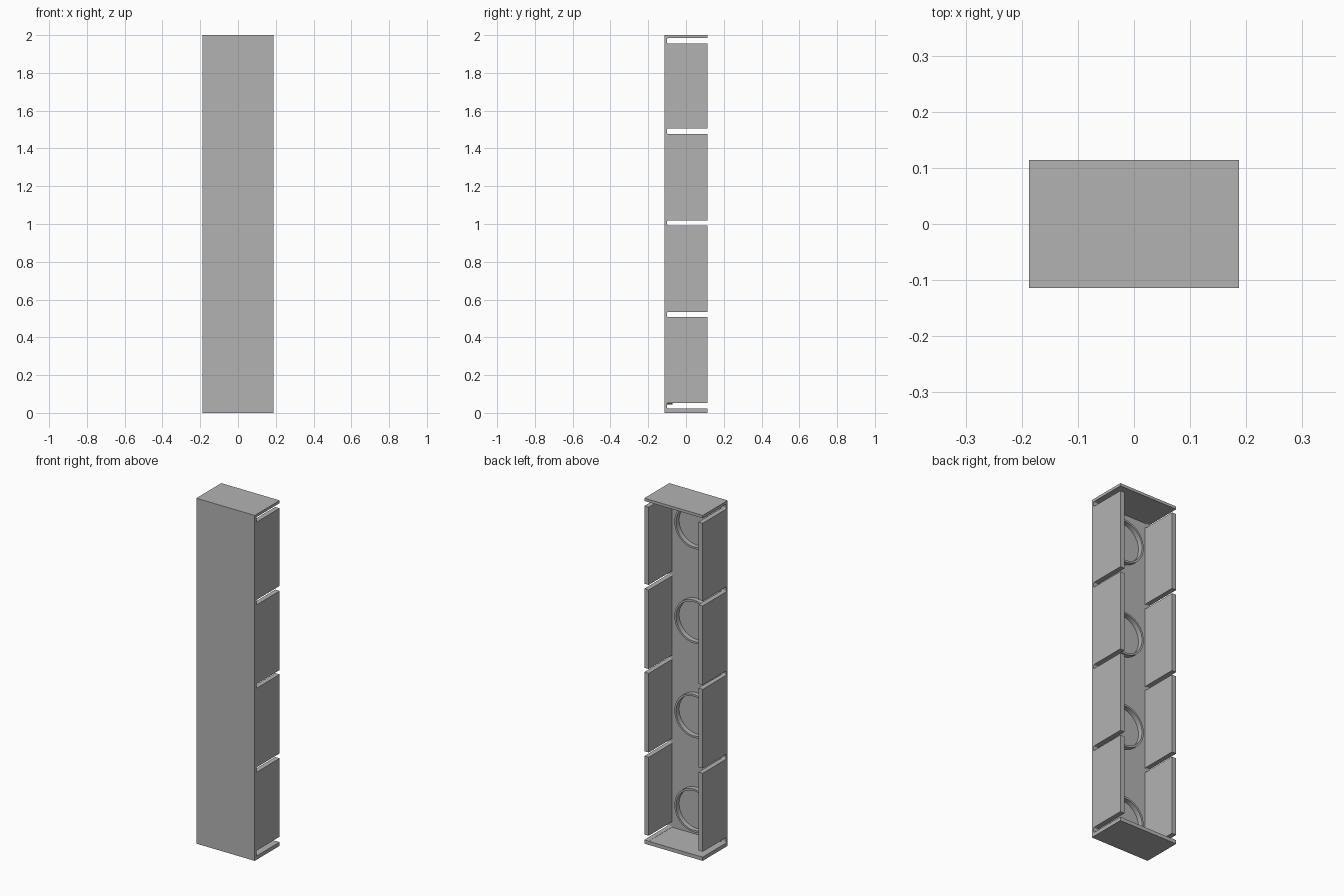
import bpy
import bmesh
from math import cos, sin, pi
from mathutils import Matrix, Vector

cube = bpy.data.objects.get("Cube")
if cube:
    bpy.data.objects.remove(cube, do_unlink=True)

# Overall sizes
HALF_W, HALF_D, HEIGHT = 0.187, 0.114, 2.0
WALL = 0.028
PANEL_BACK = -0.10
BOTTOM, TOP = 0.021, 0.016
SLOTS = [(0.022, 0.053), (0.507, 0.535), (0.993, 1.018),
         (1.476, 1.505), (1.955, 1.984)]
RING_HEIGHTS = [0.17, 0.717, 1.264, 1.811]
RING_OUT, RING_IN, RING_DEPTH = 0.125, 0.114, 0.028

grey = bpy.data.materials.new("plain grey")
grey.use_nodes = True
grey.diffuse_color = (0.45, 0.45, 0.45, 1)
grey.node_tree.nodes["Principled BSDF"].inputs["Base Color"].default_value = grey.diffuse_color


def finish(bm, name):
    bmesh.ops.recalc_face_normals(bm, faces=bm.faces)
    mesh = bpy.data.meshes.new(name)
    bm.to_mesh(mesh)
    bm.free()
    mesh.materials.append(grey)
    obj = bpy.data.objects.new(name, mesh)
    bpy.context.collection.objects.link(obj)
    return obj


def box(name, low, high):
    low, high = Vector(low), Vector(high)
    bm = bmesh.new()
    bmesh.ops.create_cube(bm, size=1)
    bmesh.ops.scale(bm, vec=high - low, verts=bm.verts)
    bmesh.ops.translate(bm, vec=(low + high) / 2, verts=bm.verts)
    return finish(bm, name)


def slotted_wall(name, x):
    # Comb-shaped side profile, open at the back, with rounded slot ends
    pts = [(-HALF_D, 0), (HALF_D, 0)]
    r = 0.006
    for low, high in SLOTS:
        pts.append((HALF_D, low))
        for centre, start in ((low + r, -pi / 2), (high - r, -pi)):
            for i in range(4):
                a = start - i * pi / 6
                pts.append((PANEL_BACK + r + r * cos(a), centre + r * sin(a)))
        pts.append((HALF_D, high))
    pts += [(HALF_D, HEIGHT), (-HALF_D, HEIGHT)]
    bm = bmesh.new()
    face = bm.faces.new([bm.verts.new((x, y, z)) for y, z in pts])
    out = bmesh.ops.extrude_face_region(bm, geom=[face])
    verts = [v for v in out["geom"] if isinstance(v, bmesh.types.BMVert)]
    bmesh.ops.translate(bm, vec=(WALL, 0, 0), verts=verts)
    return finish(bm, name)


def ring(name, z):
    # Thin collar spun around the front-to-back axis
    bm = bmesh.new()
    y0, y1 = PANEL_BACK - 0.002, PANEL_BACK + RING_DEPTH
    section = [(RING_IN, y0), (RING_OUT, y0), (RING_OUT, y1), (RING_IN, y1)]
    verts = [bm.verts.new((r, y, 0)) for r, y in section]
    edges = [bm.edges.new((verts[i], verts[(i + 1) % 4])) for i in range(4)]
    bmesh.ops.spin(bm, geom=verts + edges, cent=(0, 0, 0), axis=(0, 1, 0),
                   angle=2 * pi, steps=48, use_merge=True)
    bmesh.ops.remove_doubles(bm, verts=bm.verts, dist=0.0001)
    bmesh.ops.transform(bm, matrix=Matrix.Translation((0, 0, z)), verts=bm.verts)
    obj = finish(bm, name)
    bpy.ops.object.select_all(action="DESELECT")
    obj.select_set(True)
    bpy.context.view_layer.objects.active = obj
    bpy.ops.object.shade_smooth_by_angle()


# Casing: slotted sides, front panel and end caps
slotted_wall("left_wall", HALF_W - WALL)
slotted_wall("right_wall", -HALF_W)
inner = HALF_W - WALL
box("front_panel", (-inner, -HALF_D, 0), (inner, PANEL_BACK, HEIGHT))
box("bottom_cap", (-inner, PANEL_BACK, 0), (inner, HALF_D, BOTTOM))
box("top_cap", (-inner, PANEL_BACK, HEIGHT - TOP), (inner, HALF_D, HEIGHT))

# Round collars inside the front panel
for number, z in enumerate(RING_HEIGHTS, 1):
    ring(f"collar_{number}", z)
